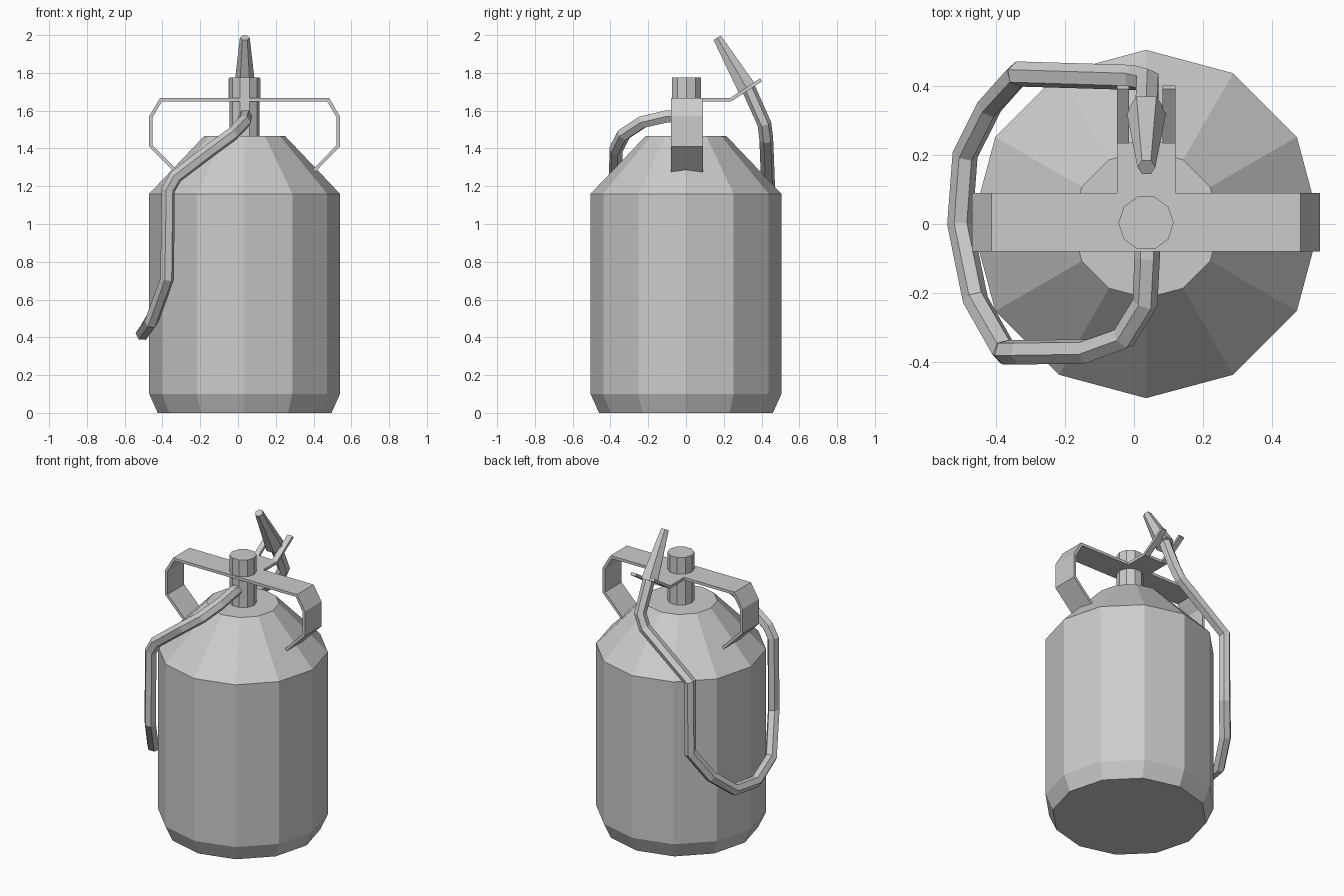
import bpy, bmesh, math
from mathutils import Vector

if "Cube" in bpy.data.objects:
    bpy.data.objects.remove(bpy.data.objects["Cube"])

CX = 0.035  # axis of the canister


def add_object(name, data):
    ob = bpy.data.objects.new(name, data)
    bpy.context.collection.objects.link(ob)
    return ob


def lathe(name, profile, sides, origin, axis=(0, 0, 1)):
    """Closed faceted solid from (radius, height) pairs along an axis."""
    rot = Vector((0, 0, 1)).rotation_difference(Vector(axis))
    bm = bmesh.new()
    rings = []
    for r, h in profile:
        ring = []
        for i in range(sides):
            a = 2 * math.pi * i / sides
            p = Vector((r * math.cos(a), r * math.sin(a), h))
            ring.append(bm.verts.new(Vector(origin) + rot @ p))
        rings.append(ring)
    for lo, hi in zip(rings, rings[1:]):
        for i in range(sides):
            j = (i + 1) % sides
            bm.faces.new((lo[i], lo[j], hi[j], hi[i]))
    bm.faces.new(rings[0][::-1])
    bm.faces.new(rings[-1])
    me = bpy.data.meshes.new(name)
    bm.to_mesh(me)
    bm.free()
    return add_object(name, me)


def ribbon(name, edge_a, edge_b, thickness=0.018):
    """Bent metal strip between two matching edges."""
    n = len(edge_a)
    faces = [(i, i + 1, n + i + 1, n + i) for i in range(n - 1)]
    me = bpy.data.meshes.new(name)
    me.from_pydata(edge_a + edge_b, [], faces)
    ob = add_object(name, me)
    mod = ob.modifiers.new("thickness", 'SOLIDIFY')
    mod.thickness = thickness
    mod.offset = 0
    mod.use_even_offset = True
    return ob


# Canister body and neck
lathe("canister_body", [(0.46, 0), (0.505, 0.10), (0.505, 1.16), (0.215, 1.465)],
      12, (CX, 0, 0))
lathe("neck_cap", [(0.08, 1.44), (0.08, 1.775)], 10, (CX, 0.003, 0))

# Carrying handle, mirrored about the canister axis
half = [(0.365, 1.28), (0.496, 1.413), (0.496, 1.568), (0.443, 1.657)]
path = [(CX - x, z) for x, z in half] + [(CX + x, z) for x, z in reversed(half)]
ribbon("carry_handle", [(x, -0.08, z) for x, z in path],
       [(x, 0.09, z) for x, z in path])

# Forked nozzle rest
ribbon("rest_plate", [(-0.05, 0.08, 1.657), (-0.05, 0.238, 1.657)],
       [(0.12, 0.08, 1.657), (0.12, 0.238, 1.657)])
for side, x0, x1 in (("left", -0.05, -0.015), ("right", 0.083, 0.12)):
    ribbon("rest_prong_" + side, [(x0, 0.235, 1.657), (x0, 0.397, 1.763)],
           [(x1, 0.235, 1.657), (x1, 0.397, 1.763)])

# Hose looping round the left side
hose = [(0.038, 0.0, 1.57), (0.038, -0.10, 1.57), (0.032, -0.23, 1.54),
        (-0.03, -0.33, 1.475), (-0.14, -0.37, 1.395), (-0.33, -0.372, 1.25),
        (-0.37, -0.372, 1.18), (-0.375, -0.37, 0.71), (-0.46, -0.22, 0.48),
        (-0.505, 0.0, 0.42), (-0.49, 0.20, 0.44), (-0.42, 0.34, 0.56),
        (-0.335, 0.435, 0.73), (-0.335, 0.435, 1.19), (0.0, 0.425, 1.45),
        (0.04, 0.415, 1.53), (0.036, 0.33, 1.72)]
cu = bpy.data.curves.new("hose", 'CURVE')
cu.dimensions = '3D'
cu.bevel_depth = 0.037
cu.bevel_resolution = 1
cu.use_fill_caps = True
sp = cu.splines.new('POLY')
sp.points.add(len(hose) - 1)
for pt, co in zip(sp.points, hose):
    pt.co = (*co, 1)
sp.use_smooth = False
add_object("hose", cu)

# Tapered nozzle
base, tip = Vector((0.036, 0.327, 1.71)), Vector((0.036, 0.165, 1.986))
lathe("nozzle", [(0.058, 0), (0.026, (tip - base).length)], 6, base, tip - base)
